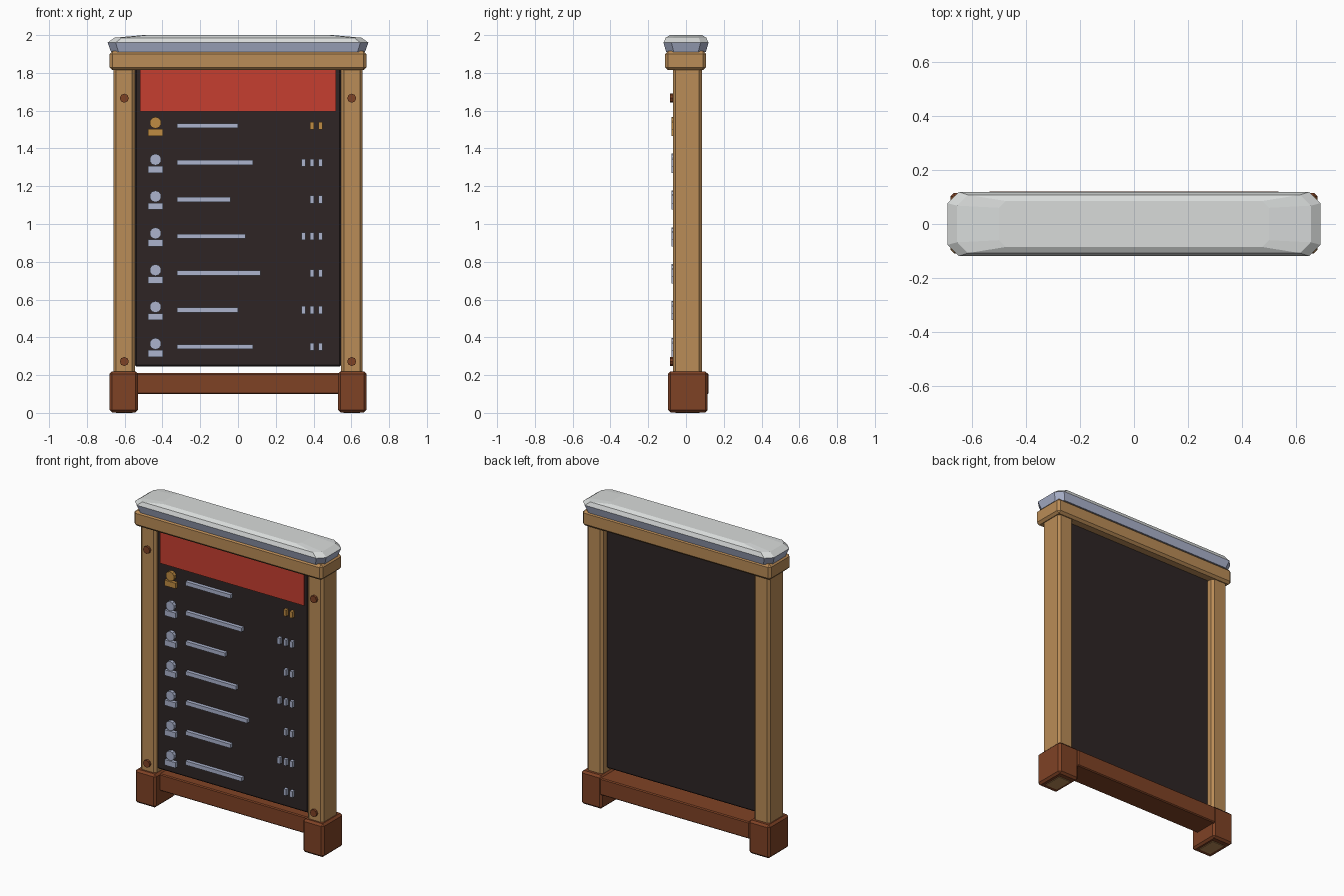
import bpy, bmesh, math
from mathutils import Matrix

cube = bpy.data.objects.get("Cube")
if cube:
    bpy.data.objects.remove(cube, do_unlink=True)


def material(name, rgb):
    """Flat material from an sRGB 0-255 colour."""
    col = [((c / 255 + 0.055) / 1.055) ** 2.4 for c in rgb] + [1]
    m = bpy.data.materials.new(name)
    m.use_nodes = True
    m.diffuse_color = col
    bsdf = next(n for n in m.node_tree.nodes if n.type == 'BSDF_PRINCIPLED')
    bsdf.inputs["Base Color"].default_value = col
    return m


WOOD = material("light wood", (186, 140, 87))
BROWN = material("dark wood", (127, 66, 37))
BLACK = material("board black", (46, 37, 37))
RED = material("header red", (198, 63, 48))
LAVENDER = material("pale lavender", (172, 180, 206))
WHITE = material("roof white", (216, 219, 218))
GOLD = material("gold", (192, 140, 66))


def finish(name, bm, *mats):
    bmesh.ops.recalc_face_normals(bm, faces=bm.faces)
    mesh = bpy.data.meshes.new(name)
    bm.to_mesh(mesh)
    bm.free()
    for m in mats:
        mesh.materials.append(m)
    ob = bpy.data.objects.new(name, mesh)
    bpy.context.collection.objects.link(ob)
    return ob


def box(name, x, y, z, mat, bevel=0.0):
    """Box given by its (min, max) range on each axis."""
    bm = bmesh.new()
    bmesh.ops.create_cube(bm, size=1)
    for v in bm.verts:
        for i, (lo, hi) in enumerate((x, y, z)):
            v.co[i] = hi if v.co[i] > 0 else lo
    ob = finish(name, bm, mat)
    if bevel:
        mod = ob.modifiers.new("Bevel", 'BEVEL')
        mod.width = bevel
        mod.segments = 1
    return ob


def disc(name, x, z, radius, y, mat, sides):
    """Short cylinder facing the front."""
    bm = bmesh.new()
    bmesh.ops.create_cone(bm, cap_ends=True, segments=sides, radius1=radius,
                          radius2=radius, depth=y[1] - y[0])
    place = Matrix.Translation((x, sum(y) / 2, z)) @ Matrix.Rotation(math.pi / 2, 4, 'X')
    bmesh.ops.transform(bm, matrix=place, verts=bm.verts)
    return finish(name, bm, mat)


# Posts, feet and bolts on both sides
for side, s in (("left", 1), ("right", -1)):
    def span(a, b):
        return sorted((s * a, s * b))
    box(side + "_post", span(0.545, 0.66), (-0.07, 0.085), (0, 1.85), WOOD, 0.015)
    box(side + "_foot", span(0.53, 0.68), (-0.095, 0.115), (0.003, 0.22), BROWN, 0.013)
    for level, z in (("upper", 1.666), ("lower", 0.272)):
        disc(f"{side}_{level}_bolt", s * 0.602, z, 0.024, (-0.085, -0.06), BROWN, 8)

# Cross pieces
box("bottom_rail", (-0.54, 0.54), (-0.045, 0.12), (0.10, 0.21), BROWN, 0.006)
box("top_beam", (-0.68, 0.68), (-0.11, 0.106), (1.814, 1.915), WOOD, 0.015)

# Board and header
box("board", (-0.545, 0.545), (-0.055, 0.045), (0.245, 1.84), BLACK, 0.008)
box("header_panel", (-0.52, 0.52), (-0.063, -0.05), (1.595, 1.83), RED)

# Listing rows: figure icon, line and small tally marks
FRONT = (-0.078, -0.05)
line_ends = (0.0, 0.08, -0.04, 0.04, 0.12, 0.0, 0.08)
for row, end in enumerate(line_ends):
    z = 1.52 - row * 0.195
    accent = GOLD if row == 0 else LAVENDER
    tag = f"row_{row + 1}_"
    disc(tag + "icon_head", -0.437, z + 0.016, 0.031, FRONT, accent, 10)
    box(tag + "icon_body", (-0.477, -0.397), FRONT, (z - 0.054, z - 0.018), accent)
    box(tag + "line", (-0.324, end), FRONT, (z - 0.013, z + 0.013), LAVENDER)
    for k in range(3 if row % 2 else 2):
        x = 0.437 - k * 0.045
        box(f"{tag}mark_{k + 1}", (x - 0.01, x + 0.01), FRONT,
            (z - 0.021, z + 0.02), accent)

# Roof cap: stacked octagonal rings (half width, half depth, height, corner cut)
rings = ((0.672, 0.105, 1.91, 0.04), (0.69, 0.119, 1.96, 0.042),
         (0.655, 0.108, 1.986, 0.04), (0.50, 0.085, 2.0, 0.025))
bm = bmesh.new()
loops = []
for hx, hy, z, c in rings:
    pts = [(hx, hy - c), (hx - c, hy), (c - hx, hy), (-hx, hy - c),
           (-hx, c - hy), (c - hx, -hy), (hx - c, -hy), (hx, c - hy)]
    loops.append([bm.verts.new((x, y, z)) for x, y in pts])
bm.faces.new(loops[0])
bm.faces.new(loops[-1]).material_index = 1
for level, (lower, upper) in enumerate(zip(loops, loops[1:])):
    for i in range(8):
        j = (i + 1) % 8
        f = bm.faces.new((lower[i], lower[j], upper[j], upper[i]))
        f.material_index = 1 if level else 0
finish("roof_cap", bm, LAVENDER, WHITE)
